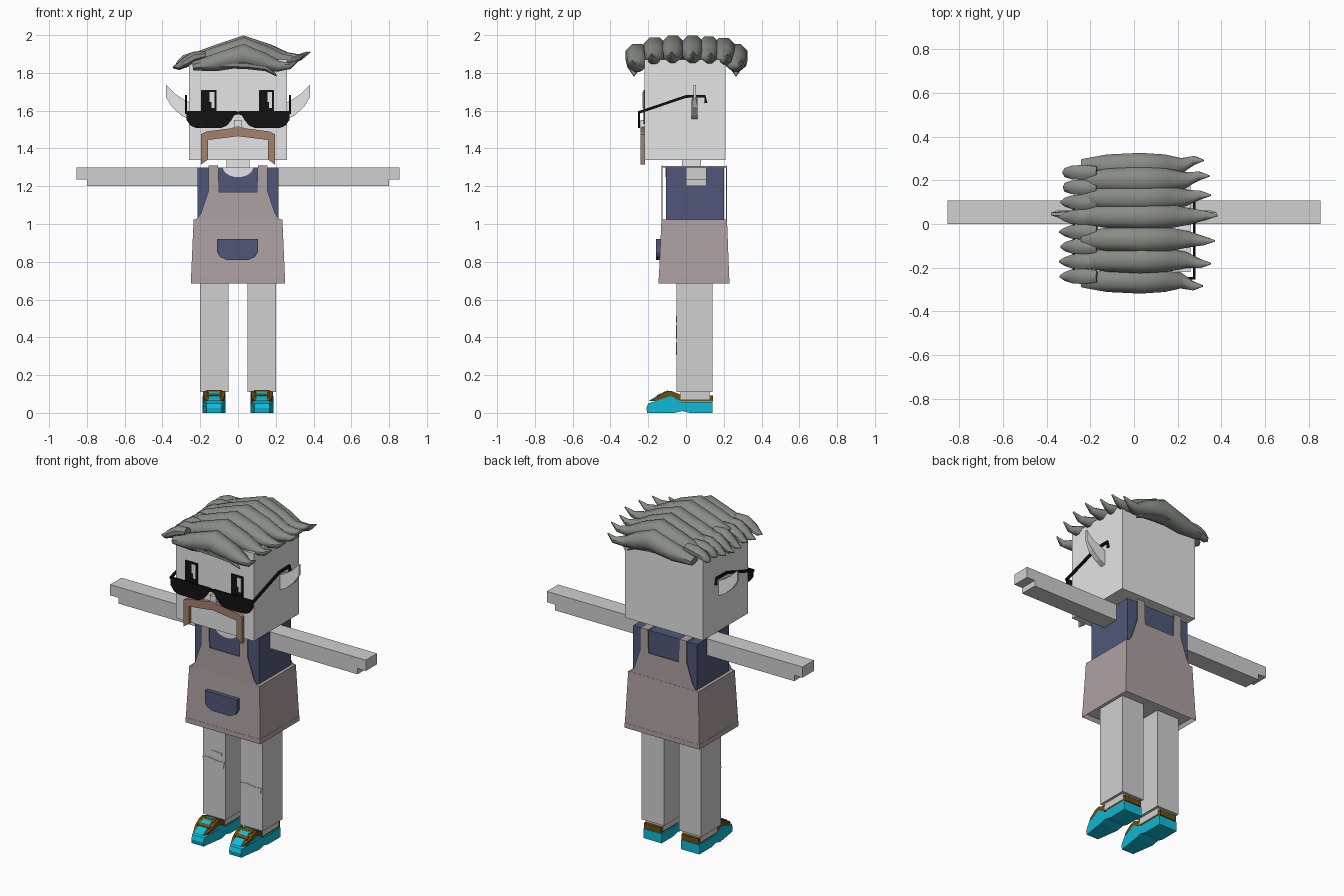
import bpy, bmesh, math, random
from mathutils import Vector

random.seed(4)
if "Cube" in bpy.data.objects:
    bpy.data.objects.remove(bpy.data.objects["Cube"], do_unlink=True)


def material(name, *rgb):
    m = bpy.data.materials.new(name)
    m.use_nodes = True
    m.diffuse_color = (*rgb, 1)
    m.node_tree.nodes["Principled BSDF"].inputs["Base Color"].default_value = (*rgb, 1)
    return m


SKIN = material("pale skin", .78, .78, .78)
LIMB = material("light grey", .63, .63, .63)
PINK = material("dusty pink", .42, .355, .36)
BLUE = material("slate blue", .08, .097, .19)
HAIR = material("grey hair", .25, .26, .235)
TASH = material("tan moustache", .36, .225, .15)
CYAN = material("cyan", .005, .5, .68)
BROWN = material("brown leather", .16, .075, .005)
BLACK = material("black", .006, .006, .006)
WHITE = material("white", .9, .9, .9)


def finish(name, bm, *mats):
    bmesh.ops.recalc_face_normals(bm, faces=bm.faces)
    me = bpy.data.meshes.new(name)
    bm.to_mesh(me)
    bm.free()
    for m in mats:
        me.materials.append(m)
    ob = bpy.data.objects.new(name, me)
    bpy.context.collection.objects.link(ob)
    return ob


def prism(name, pts, axis, lo, hi, mat):
    """Extrude an outline along x (points are y, z) or along y (points are x, z)."""
    bm = bmesh.new()
    place = (lambda u, v: (lo, u, v)) if axis == "x" else (lambda u, v: (u, lo, v))
    face = bm.faces.new([bm.verts.new(place(u, v)) for u, v in pts])
    out = bmesh.ops.extrude_face_region(bm, geom=[face])["geom"]
    step = Vector((hi - lo, 0, 0) if axis == "x" else (0, hi - lo, 0))
    bmesh.ops.translate(bm, vec=step, verts=[g for g in out if isinstance(g, bmesh.types.BMVert)])
    return finish(name, bm, mat)


def box(name, x, y, z, *mats):
    return prism(name, [(x[0], z[0]), (x[1], z[0]), (x[1], z[1]), (x[0], z[1])], "y", y[0], y[1], mats[0])


def sweep(name, path, widths, heights, mat, sides=8, across=Vector((0, 1, 0))):
    """Sweep an ellipse along a path; 'across' is the width direction."""
    bm = bmesh.new()
    path = [Vector(p) for p in path]
    rings = []
    for i, p in enumerate(path):
        t = (path[min(i + 1, len(path) - 1)] - path[max(i - 1, 0)]).normalized()
        up = across.cross(t).normalized()
        turns = [2 * math.pi * (k + .5) / sides for k in range(sides)]
        rings.append([bm.verts.new(p + across * widths[i] * math.cos(a) + up * heights[i] * math.sin(a))
                      for a in turns])
    for a, b in zip(rings, rings[1:]):
        for k in range(sides):
            n = (k + 1) % sides
            bm.faces.new((a[k], a[n], b[n], b[k]))
    bm.faces.new(rings[0])
    bm.faces.new(rings[-1])
    return finish(name, bm, mat)


def mirrored(pts, s):
    return [(s * u, v) for u, v in pts]


# Head, neck, nose
box("head", (-.26, .26), (-.22, .21), (1.34, 1.87), SKIN)
box("neck", (-.06, .06), (-.02, .08), (1.28, 1.35), SKIN)
box("nose", (-.02, .02), (-.24, -.21), (1.5, 1.55), SKIN)

# Shirt with round neckline
box("shirt", (-.215, .215), (-.106, .2), (1, 1.3), BLUE)
arc = [(-.08 * math.cos(math.pi * k / 10), 1.3 - .052 * math.sin(math.pi * k / 10)) for k in range(11)]
prism("neckline", arc, "y", -.109, -.1, SKIN)

# Dress skirt: tapered box, recessed underneath
bm = bmesh.new()
corners = ((-1, 0), (1, 0), (1, 1), (-1, 1))
low = [bm.verts.new((sx * .25, (-.145, .23)[sy], .685)) for sx, sy in corners]
top = [bm.verts.new((sx * .235, (-.13, .217)[sy], 1.025)) for sx, sy in corners]
for k in range(4):
    n = (k + 1) % 4
    bm.faces.new((low[k], low[n], top[n], top[k]))
bm.faces.new(top)
base = bm.faces.new(low)
bmesh.ops.inset_region(bm, faces=[base], thickness=.02)
for v in base.verts:
    v.co.z += .03
base.material_index = 1
finish("skirt", bm, PINK, LIMB)

# Bib with straps, front and back
half = [(.1, 1.17), (.105, 1.31), (.155, 1.31), (.155, 1.18), (.175, 1.12), (.195, 1.06), (.215, 1.03), (.235, 1.02)]
bib = half + [(-x, z) for x, z in reversed(half)]
prism("front_bib", bib, "y", -.13, -.125, PINK)
prism("back_bib", bib, "y", .211, .216, PINK)
for s, side in ((1, "left"), (-1, "right")):
    a, b = sorted((s * .105, s * .155))
    box(side + "_shoulder_strap", (a, b), (-.128, .214), (1.3, 1.308), PINK)
prism("pocket", [(-.11, .92), (-.11, .85), (-.095, .825), (-.06, .81), (.055, .81), (.09, .825), (.105, .85), (.105, .92)],
      "y", -.16, -.13, BLUE)

# Limbs, ears, glasses and shoes, per side
for s, side in ((1, "left"), (-1, "right")):
    arm = [(.2, 1.3), (.855, 1.3), (.855, 1.235), (.8, 1.235), (.8, 1.2), (.2, 1.2)]
    prism(side + "_arm", mirrored(arm, s), "y", 0, .108, LIMB)
    x0, x1 = sorted((s * .05, s * .2))
    box(side + "_leg", (x0, x1), (-.05, .14), (.11, .72), LIMB)
    box(side + "_ankle", (x0 + .015, x1 - .015), (-.03, .125), (.07, .12), LIMB)

    ear = [(.25, 1.55), (.3, 1.575), (.35, 1.62), (.38, 1.67), (.38, 1.735), (.335, 1.69), (.29, 1.66), (.25, 1.64)]
    ob = prism(side + "_ear", mirrored(ear, s), "y", .03, .062, SKIN)
    for v in ob.data.vertices:
        if v.co.z > 1.66:
            v.co.y = .046 + (v.co.y - .046) * .4

    lens = [(.008, 1.598), (.275, 1.598), (.272, 1.55), (.25, 1.52), (.22, 1.508), (.09, 1.508), (.06, 1.52),
            (.035, 1.55), (.02, 1.575), (.008, 1.58)]
    prism(side + "_lens", mirrored(lens, s), "y", -.255, -.243, BLACK)
    arm_path = [(s * .275, y, z) for y, z in ((-.252, 1.59), (0, 1.675), (.1, 1.677), (.106, 1.64))]
    sweep(side + "_temple", arm_path, [.008] * 4, [.01] * 4, BLACK, 4, Vector((1, 0, 0)))

    # Shoe: sole, leather upper, tongue, cross straps
    a, b = sorted((s * .065, s * .187))
    mid = (a + b) / 2
    sole = [(.14, .005), (.14, .062), (-.02, .062), (-.08, .095), (-.16, .068), (-.2, .055), (-.21, .03),
            (-.205, .005), (-.06, .005), (-.02, .015), (.02, .005)]
    upper = [(.142, .06), (.142, .093), (-.02, .093), (-.08, .117), (-.115, .108), (-.16, .08), (-.195, .062),
             (-.16, .062), (-.08, .09), (-.02, .06)]
    parts = [prism(side + "_shoe_sole", [(y, max(z - .005, 0)) for y, z in sole], "x", a, b, CYAN),
             prism(side + "_shoe_upper", upper, "x", a + .004, b - .004, BROWN)]
    for ob in parts:
        for v in ob.data.vertices:
            if v.co.y < -.15:
                v.co.x = mid + (v.co.x - mid) * (.65 if v.co.y < -.18 else .92)
    tongue = [(-.07, .117), (-.115, .113), (-.165, .083), (-.2, .062), (-.16, .07), (-.1, .1)]
    prism(side + "_shoe_tongue", tongue, "x", mid - .03, mid + .03, CYAN)
    for y, z in ((-.105, .108), (-.145, .09)):
        band = [(y - .009, z - .012), (y + .009, z), (y + .009, z + .012), (y - .009, z + .003)]
        prism(side + "_shoe_strap", band, "x", mid - .042, mid + .042, BROWN)
box("glasses_bridge", (-.02, .02), (-.253, -.245), (1.58, 1.595), BLACK)

# Eyes with highlights on the same side of each
for x, side in ((.11, "left"), (-.195, "right")):
    box(side + "_eye", (x, x + .08), (-.226, -.219), (1.53, 1.71), BLACK)
    box(side + "_eye_glint", (x + .045, x + .07), (-.229, -.225), (1.645, 1.7), WHITE)
    box(side + "_eye_small_glint", (x + .055, x + .07), (-.229, -.225), (1.615, 1.65), WHITE)

# Moustache
half = [(.035, 1.507), (.165, 1.49), (.195, 1.475), (.195, 1.315), (.16, 1.34), (.16, 1.445), (0, 1.465)]
prism("moustache", [(0, 1.52)] + half + [(-x, z) for x, z in reversed(half[:-1])], "y", -.241, -.218, TASH)

# Knee patches
patch = [(-.075, .03), (-.03, .035), (.03, .025), (.07, .03), (.065, -.01), (.02, -.035), (-.04, -.03), (-.065, -.01)]
for cx, cz, k in ((-.125, .43, 1), (.125, .34, .95), (-.105, .495, .48)):
    prism("knee_patch", [(cx + u * k, cz + v * k) for u, v in patch], "y", -.054, -.049, LIMB)

# Hair: long locks swept over the head
locks = []
crest = [(-.24, 1.88), (-.12, 1.9), (.03, 1.937), (.16, 1.905), (.25, 1.88), (.32, 1.882), (.37, 1.91)]
wide = [.035, .058, .066, .058, .04, .022, .004]
tall = [.025, .05, .066, .05, .032, .018, .004]
for y, dz, reach in ((.265, -.045, .86), (.2, -.012, .93), (.12, -.006, .95), (.035, 0, 1.03), (-.07, 0, 1),
                     (-.165, -.01, .95), (-.258, -.045, .85)):
    path = [(x * (reach if x > .1 else 1), y * (1 + .1 * (x > .3)), z + dz) for x, z in crest]
    locks.append(sweep("long_lock", path, wide, tall, HAIR))

# Short locks falling on the parting side
for k in range(8):
    y = -.24 + k * .068
    d = random.uniform(-.012, .012)
    path = [(-.17, y, 1.895), (-.23, y, 1.885), (-.28, y, 1.862 + d), (-.315, y, 1.84 + d), (-.335 + d, y, 1.838 + d)]
    locks.append(sweep("short_lock", path, [.03, .038, .034, .022, .004], [.02, .03, .026, .016, .004], HAIR))

# Low fringe locks, front and back
for y in (-.275, .265):
    path = [(-.24, y * .9, 1.85), (-.1, y, 1.842), (.05, y, 1.84), (.15, y, 1.825), (.205, y, 1.785)]
    locks.append(sweep("fringe_lock", path, [.01, .035, .04, .03, .004], [.01, .018, .022, .018, .004], HAIR))

bpy.ops.object.select_all(action="DESELECT")
for ob in locks:
    ob.select_set(True)
bpy.context.view_layer.objects.active = locks[0]
bpy.ops.object.shade_smooth_by_angle(angle=math.radians(50))
